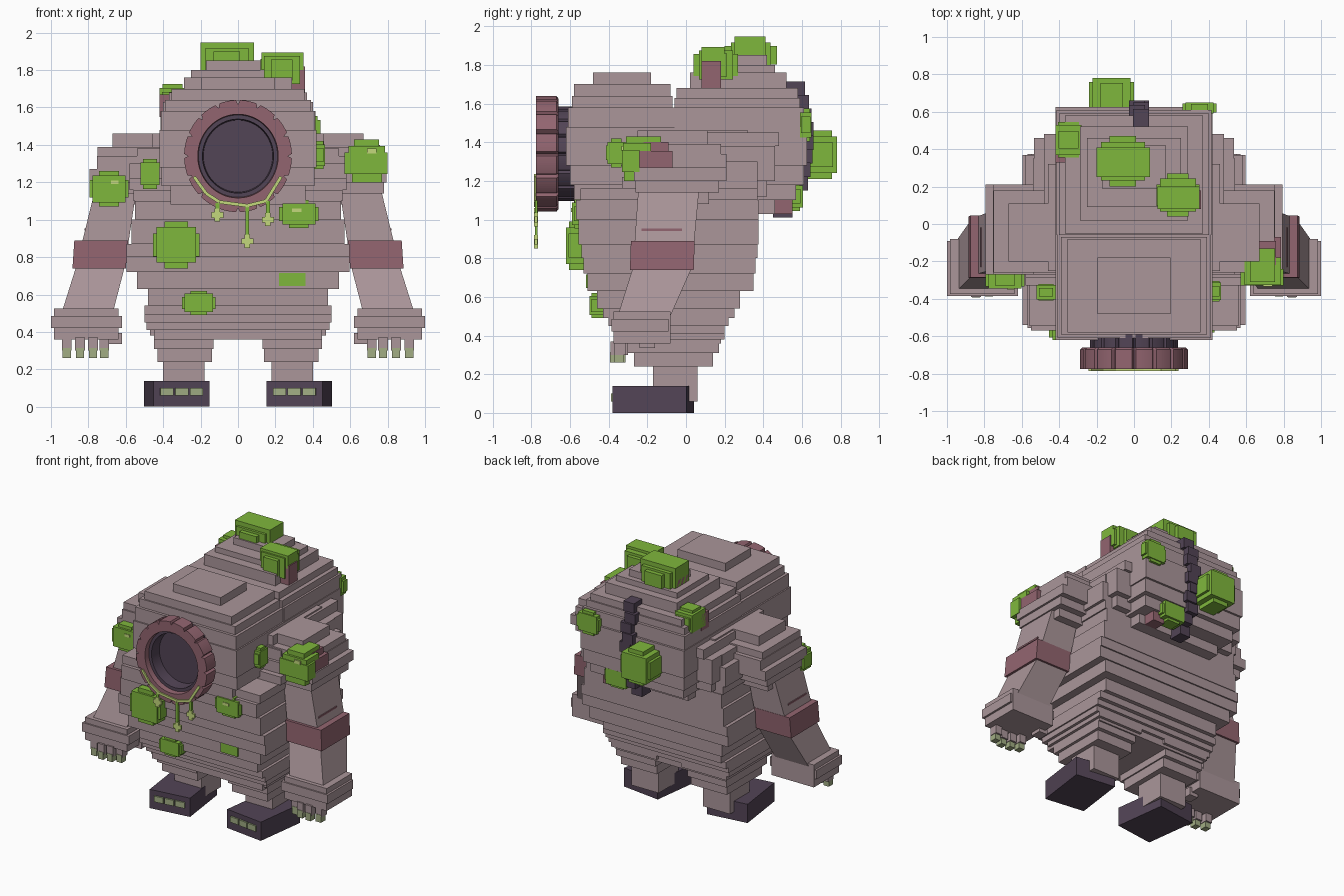
import bpy, bmesh, math
from mathutils import Vector, Matrix


def mat(name, r, g, b):
    m = bpy.data.materials.new(name)
    m.diffuse_color = (r, g, b, 1)
    return m


SKIN = mat("mauve_grey", .405, .303, .322)
MAROON = mat("maroon", .29, .13, .162)
DARK = mat("dark_plum", .085, .058, .092)
MOSS = mat("moss_green", .213, .475, .046)
SLIME = mat("pale_slime", .55, .69, .20)
CLAW = mat("claw_olive", .36, .42, .23)


def finish(name, bm, *mats):
    bmesh.ops.recalc_face_normals(bm, faces=bm.faces)
    me = bpy.data.meshes.new(name)
    bm.to_mesh(me)
    bm.free()
    for m in mats:
        me.materials.append(m)
    ob = bpy.data.objects.new(name, me)
    bpy.context.collection.objects.link(ob)
    return ob


def add_hexa(bm, low, high, z0, z1):
    """Box between a bottom and a top rectangle, each (x0, x1, y0, y1)."""
    vs = [bm.verts.new((r[i], r[j], z)) for r, z in ((low, z0), (high, z1))
          for i, j in ((0, 2), (1, 2), (1, 3), (0, 3))]
    for f in ((3, 2, 1, 0), (4, 5, 6, 7), (0, 1, 5, 4), (1, 2, 6, 5), (2, 3, 7, 6), (3, 0, 4, 7)):
        bm.faces.new([vs[k] for k in f])
    return vs


def boxes(name, rows, m):
    """One object from rows of (x0, x1, y0, y1, z0, z1)."""
    bm = bmesh.new()
    for x0, x1, y0, y1, z0, z1 in rows:
        add_hexa(bm, (x0, x1, y0, y1), (x0, x1, y0, y1), z0, z1)
    return finish(name, bm, m)


def stack(name, z, layers, m=SKIN):
    """Layers (top z, half width, y0, y1) piled up from z."""
    rows = []
    for top, hx, y0, y1 in layers:
        rows.append((-hx, hx, y0, y1, z, top))
        z = top
    return boxes(name, rows, m)


def around(c, s):
    return [v for k in range(3) for v in (c[k] - s[k] / 2, c[k] + s[k] / 2)]


def moss(name, c, s, axis):
    """Stepped clump, thickest along the given axis."""
    a, b = [k for k in range(3) if k != axis]
    rows = []
    for fa, fb, ft in ((1, .5, .8), (.84, .76, 1), (.5, 1, .75)):
        d = list(s)
        d[a] *= fa
        d[b] *= fb
        d[axis] *= ft
        rows.append(around(c, d))
    return boxes(name, rows, MOSS)


def lathe(name, profile, m, notch, closed, cz=1.34, seg=160):
    """Revolve (radius, y) about the mouth axis; wide radii get thin notches."""
    bm = bmesh.new()
    rings = []
    for i in range(seg):
        a = 2 * math.pi * i / seg
        ring = []
        for r, y in profile:
            q = r - (notch if r > .23 and i % 10 == 0 else 0)
            ring.append(bm.verts.new((q * math.cos(a), y, cz + 1.04 * q * math.sin(a))))
        rings.append(ring)
    n = len(profile)
    for i in range(seg):
        p, q = rings[i], rings[(i + 1) % seg]
        for k in range(n if closed else n - 1):
            j = (k + 1) % n
            bm.faces.new((p[k], p[j], q[j], q[k]))
    if not closed:
        bm.faces.new([r[-1] for r in rings])
        bm.faces.new([r[0] for r in rings])
    return finish(name, bm, m)


# Layered trunk, back hump and snout
stack("torso", .36, [
    (.41, .45, -.36, .18), (.45, .49, -.37, .20), (.49, .50, -.40, .22), (.54, .50, -.43, .25),
    (.63, .48, -.46, .28), (.72, .54, -.51, .35), (.80, .595, -.53, .36), (.87, .595, -.54, .37),
    (1.0, .57, -.555, .375), (1.1, .55, -.57, .375), (1.16, .56, -.545, .37), (1.22, .58, -.33, .37),
    (1.3, .58, -.29, .37), (1.38, .54, -.27, .35), (1.46, .46, -.25, .32)])
stack("back_hump", 1.03, [
    (1.1, .34, .05, .46), (1.18, .38, 0, .57), (1.28, .41, -.05, .61), (1.48, .42, -.06, .625),
    (1.58, .415, -.06, .61), (1.63, .40, -.06, .59), (1.68, .37, -.05, .58), (1.76, .29, .02, .52),
    (1.80, .25, .09, .46), (1.85, .17, .19, .42)])
stack("hump_sides", 1.12, [(1.2, .50, 0, .42), (1.38, .535, -.04, .46), (1.45, .48, -.05, .48)])
stack("snout", 1.0, [
    (1.08, .30, -.55, -.12), (1.18, .36, -.58, -.10), (1.28, .41, -.60, -.06), (1.48, .42, -.62, -.05),
    (1.58, .41, -.61, -.05), (1.64, .39, -.59, -.07), (1.70, .355, -.58, -.08), (1.76, .195, -.48, -.18)])

# Mouth: notched ring around a dark tube
lathe("mouth_ring", [(.275, -.66), (.288, -.67), (.288, -.775), (.215, -.775), (.205, -.66)],
      MAROON, .022, True)
lathe("mouth_tube", [(.235, -.55), (.235, -.67), (.213, -.67), (.213, -.735), (.19, -.735), (.185, -.65)],
      DARK, .015, False)

# Slime strand below the mouth, with three drips
bm = bmesh.new()
pts = [(-.235, 1.23), (-.17, 1.14), (-.10, 1.095), (.05, 1.075), (.15, 1.10), (.23, 1.23)]
for (xa, za), (xb, zb) in zip(pts, pts[1:]):
    d = Vector((xb - xa, 0, zb - za))
    vs = add_hexa(bm, (-.009, .009, -.008, .008), (-.009, .009, -.008, .008), 0, d.length)
    rot = Matrix.Rotation(math.atan2(d.x, d.z), 4, 'Y')
    bmesh.ops.transform(bm, matrix=Matrix.Translation((xa, -.777, za)) @ rot, verts=vs)
finish("slime_strand", bm, SLIME)
drips = [(-.11, 1.025, 1.09), (.05, .885, 1.08), (.16, 1.0, 1.10)]
boxes("slime_threads", [(x - .01, x + .01, -.782, -.768, z0, z1) for x, z0, z1 in drips], MOSS)
boxes("slime_drops", [r for x, z, _ in drips for r in (
    around((x, -.775, z), (.065, .016, .03)), around((x, -.775, z), (.03, .02, .07)))], SLIME)

for side, s in (("left", -1), ("right", 1)):
    def flip(rows):
        return [(min(s * r[0], s * r[1]), max(s * r[0], s * r[1])) + tuple(r[2:]) for r in rows]

    # Layered shoulder
    boxes(side + "_shoulder", flip([
        (.45, .75, -.24, .12, 1.08, 1.14), (.40, .78, -.26, .17, 1.14, 1.20),
        (.38, .795, -.27, .21, 1.20, 1.27), (.36, .755, -.27, .21, 1.27, 1.34),
        (.36, .75, -.26, .18, 1.34, 1.39), (.40, .67, -.20, .11, 1.39, 1.46)]), SKIN)

    # Bent arm: upper arm, forearm, band at the elbow and a thin scar
    bm = bmesh.new()
    add_hexa(bm, (s * .605, s * .865, -.275, .03), (s * .54, s * .76, -.245, .07), .75, 1.18)
    add_hexa(bm, (s * .675, s * .95, -.36, -.09), (s * .605, s * .865, -.275, .03), .48, .75)
    finish(side + "_arm", bm, SKIN)
    bm = bmesh.new()
    add_hexa(bm, (s * .60, s * .885, -.29, .04), (s * .587, s * .875, -.285, .045), .74, .89)
    finish(side + "_arm_band", bm, MAROON)
    boxes(side + "_arm_scar", flip([(.80, .822, -.23, -.02, .942, .954)]), MAROON)

    # Hand, fingers and claws
    boxes(side + "_hand", flip([
        (.64, .985, -.375, -.08, .36, .525), (.62, 1.0, -.385, -.09, .42, .485)]), SKIN)
    fingers = [(.715, -.33), (.775, -.355), (.845, -.36), (.915, -.34)]
    boxes(side + "_fingers", flip([around((x, y, .335), (.052, .06, .07)) for x, y in fingers]
                                  + [around((.655, -.20, .365), (.07, .08, .06))]), SKIN)
    boxes(side + "_hand_claws", flip([around((x, y - .008, .287), (.044, .05, .055))
                                      for x, y in fingers]), CLAW)

    # Layered leg
    boxes(side + "_leg", flip([
        (.18, .40, -.17, .06, .06, .24), (.14, .43, -.27, .14, .24, .31),
        (.13, .45, -.30, .17, .31, .38), (.10, .47, -.34, .20, .38, .45)]), SKIN)

    # Toed-in boot with toenails
    turn = Matrix.Translation((s * .327, -.17, 0)) @ Matrix.Rotation(-s * math.radians(7.5), 4, 'Z')
    boot = boxes(side + "_boot", [(-.152, .152, -.193, .193, 0, .138)], DARK)
    nails = boxes(side + "_toenails", [around((x, -.19, .08), (.07, .03, .042))
                                       for x in (-.08, 0, .08)], CLAW)
    boot.data.transform(turn)
    nails.data.transform(turn)

# Jagged dark crack down the back
crack = []
for i, y in enumerate((.54, .59, .62, .635, .645, .65, .65, .64, .625, .605)):
    z = 1.01 + i * .07
    x = .025 + (.012 if i % 2 else -.010)
    crack.append((x - .043, x + .043, y - .09, y + .01, z, z + .075))
boxes("back_crack", crack, DARK)

# Moss clumps: name, centre, size, thickness axis
for args in (
        ("crown_moss", (-.06, .335, 1.85), (.28, .27, .13), 2),
        ("side_crown_moss", (.235, .155, 1.80), (.23, .23, .15), 2),
        ("back_moss", (-.12, .68, 1.335), (.24, .20, .25), 1),
        ("low_back_moss", (.15, .545, 1.12), (.20, .12, .15), 1),
        ("upper_back_moss", (.35, .62, 1.49), (.18, .06, .17), 1),
        ("left_hump_moss", (-.35, .45, 1.64), (.14, .19, .17), 0),
        ("left_shoulder_moss", (-.69, -.285, 1.165), (.21, .12, .19), 1),
        ("right_chest_moss", (.325, -.54, 1.03), (.21, .10, .15), 1),
        ("left_chest_moss", (-.33, -.56, .865), (.25, .12, .25), 1),
        ("belly_moss", (-.21, -.455, .555), (.18, .09, .13), 1),
        ("right_snout_moss", (.43, -.36, 1.345), (.07, .11, .15), 0),
        ("left_snout_moss", (-.47, -.365, 1.245), (.10, .09, .16), 0)):
    moss(*args)
boxes("belly_moss_plate", [(.22, .36, -.518, -.509, .645, .715)], MOSS)
boxes("right_shoulder_moss", [
    (.61, .77, -.32, -.20, 1.20, 1.26), (.57, .80, -.33, -.24, 1.245, 1.36),
    (.59, .785, -.325, -.18, 1.355, 1.395), (.62, .755, -.31, -.13, 1.39, 1.43)], MOSS)

# Tall crown clump cores
boxes("crown_moss_core", [(-.20, .085, .25, .41, 1.80, 1.948),
                          (.125, .35, .08, .20, 1.80, 1.893)], MOSS)

# Maroon scabs next to the moss
boxes("scabs", [
    (.25, .358, .08, .18, 1.68, 1.82), (-.20, .06, .25, .40, 1.77, 1.85),
    (.67, .785, -.24, -.07, 1.26, 1.355), (.67, .76, -.22, -.09, 1.35, 1.40),
    (.20, .29, .42, .55, 1.03, 1.11), (-.42, -.29, .33, .42, 1.55, 1.67)], MAROON)

# Pale flecks on the moss
boxes("moss_flecks", [
    (.69, .74, -.334, -.325, 1.355, 1.38), (-.68, -.64, -.349, -.342, 1.19, 1.21),
    (.29, .34, -.594, -.587, 1.04, 1.06)], SLIME)
